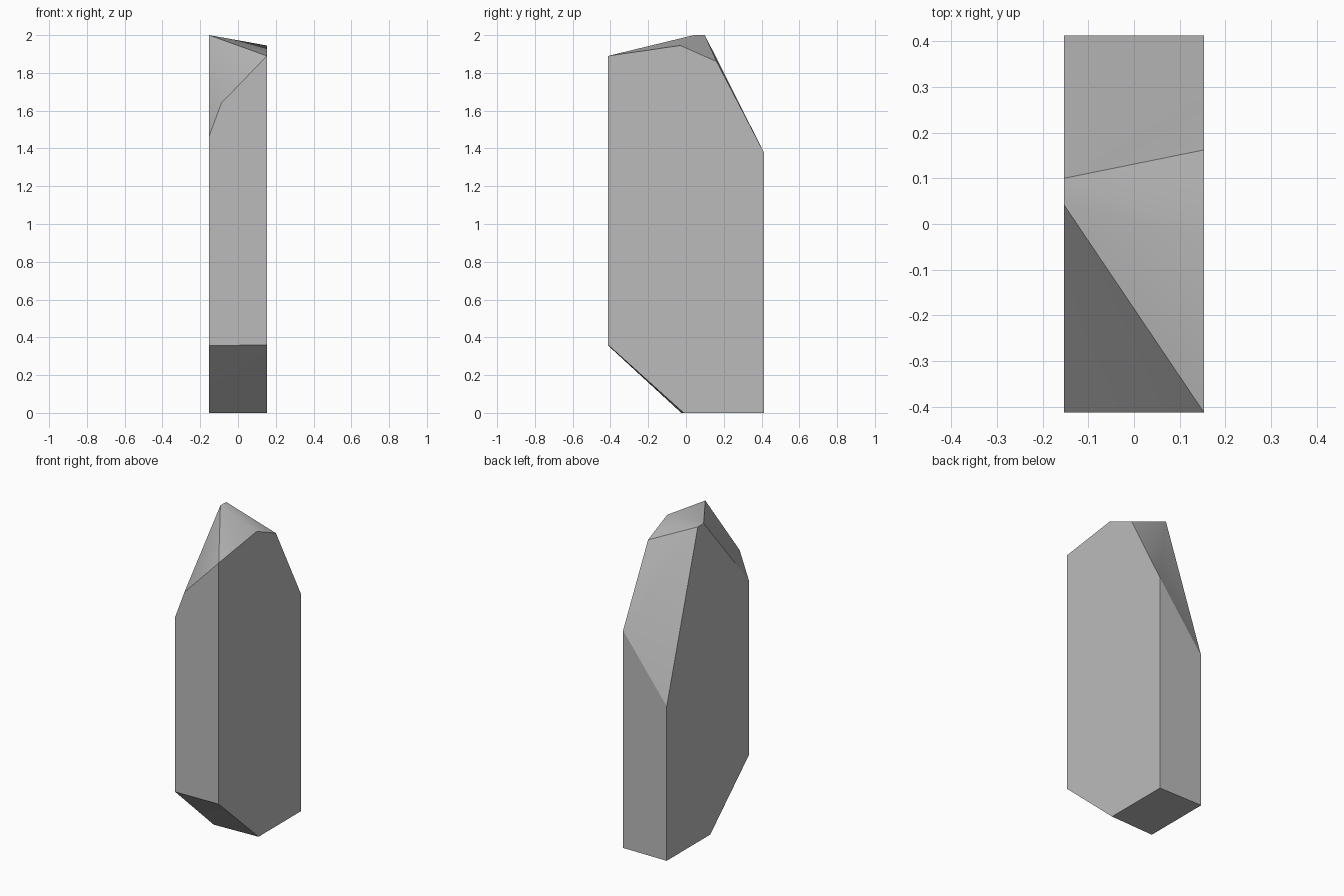
import bpy
import bmesh
import math

cube = bpy.data.objects.get("Cube")
if cube:
    bpy.data.objects.remove(cube, do_unlink=True)

# Stone colour
stone = bpy.data.materials.new("grey_stone")
stone.use_nodes = True
GREY = (0.5, 0.5, 0.5, 1.0)
stone.diffuse_color = GREY
bsdf = stone.node_tree.nodes["Principled BSDF"]
bsdf.inputs["Base Color"].default_value = GREY
bsdf.inputs["Roughness"].default_value = 0.8

HALF_W, HALF_D = 0.153, 0.412

# Corners of the two broad sides as (y, z), front foot first
tall_side = [(-HALF_D, 0.36), (-HALF_D, 1.89), (-0.03, 1.945),
             (0.162, 1.86), (HALF_D, 1.38), (HALF_D, 0), (-0.012, 0)]
cut_side = [(-HALF_D, 0.356), (-HALF_D, 1.465), (0.042, 2),
            (0.1, 2), (HALF_D, 0.98), (HALF_D, 0), (-0.025, 0)]

# Chipped standing slab: the convex hull of its corners
bm = bmesh.new()
for x, side in ((HALF_W, tall_side), (-HALF_W, cut_side)):
    for y, z in side:
        bm.verts.new((x, y, z))
bm.verts.new((-0.088, -HALF_D, 1.64))  # chip on the front edge
bmesh.ops.convex_hull(bm, input=bm.verts[:])
bmesh.ops.dissolve_limit(bm, angle_limit=math.radians(0.2),
                         verts=bm.verts[:], edges=bm.edges[:])
bmesh.ops.recalc_face_normals(bm, faces=bm.faces[:])

mesh = bpy.data.meshes.new("standing_stone")
bm.to_mesh(mesh)
bm.free()
mesh.materials.append(stone)
slab = bpy.data.objects.new("standing_stone", mesh)
bpy.context.collection.objects.link(slab)

# Soft shading over the slightly twisted facets, sharp edges elsewhere
bpy.context.view_layer.objects.active = slab
slab.select_set(True)
bpy.ops.object.shade_smooth_by_angle(angle=math.radians(25))
